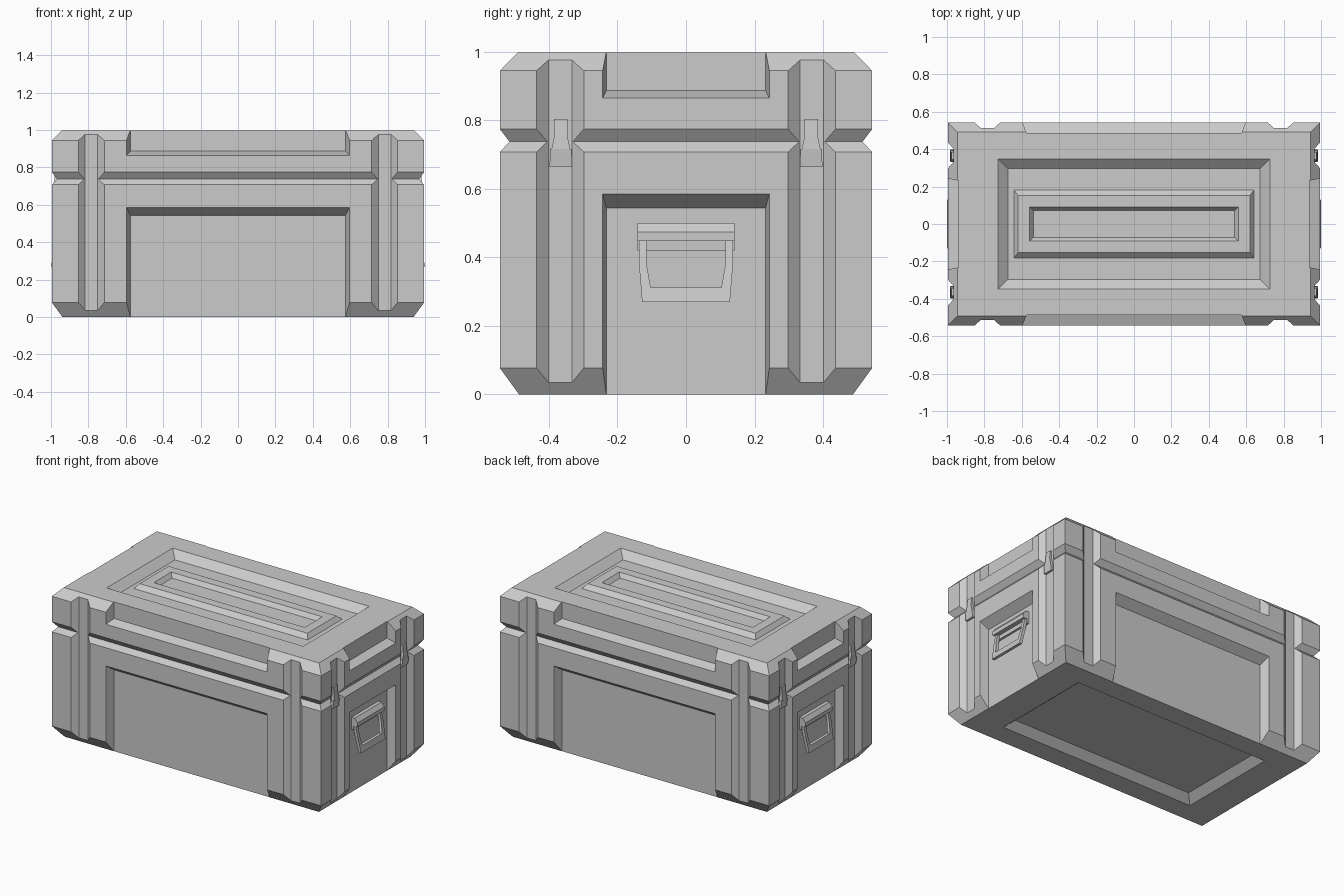
import bpy, bmesh
from mathutils import Vector

if "Cube" in bpy.data.objects:
    bpy.data.objects.remove(bpy.data.objects["Cube"])

HX, HY = 0.995, 0.543        # half width and half depth
CH = 0.056                   # depth of edge chamfers and sunk panels


def finish(bm, name):
    bmesh.ops.recalc_face_normals(bm, faces=bm.faces[:])
    me = bpy.data.meshes.new(name)
    bm.to_mesh(me)
    bm.free()
    ob = bpy.data.objects.new(name, me)
    bpy.context.collection.objects.link(ob)
    return ob


def loft(name, rings):
    """Stack rectangles (half x, half y, z) into one closed solid."""
    bm = bmesh.new()
    loops = [[bm.verts.new((sx * x, sy * y, z))
              for sx, sy in ((-1, -1), (1, -1), (1, 1), (-1, 1))]
             for x, y, z in rings]
    for a, b in zip(loops, loops[1:]):
        for i in range(4):
            j = (i + 1) % 4
            bm.faces.new((a[i], a[j], b[j], b[i]))
    bm.faces.new(loops[0])
    bm.faces.new(loops[-1])
    return finish(bm, name)


def hull(bm, pts):
    """Add a convex solid through the points."""
    tmp = bmesh.new()
    for p in pts:
        tmp.verts.new(p)
    bmesh.ops.convex_hull(tmp, input=tmp.verts[:])
    bmesh.ops.dissolve_limit(tmp, angle_limit=0.01, verts=tmp.verts[:], edges=tmp.edges[:])
    me = bpy.data.meshes.new("tmp")
    tmp.to_mesh(me)
    tmp.free()
    bm.from_mesh(me)
    bpy.data.meshes.remove(me)


def wall(axis, s):
    """Map (along wall, outward distance, height) to world space."""
    if axis == 'x':
        return lambda u, d, z: Vector((s * d, u, z))
    return lambda u, d, z: Vector((u, s * d, z))


# body with sunk underside, lid with stepped top
body = loft("crate_body", [
    (0.674, 0.297, 0.045), (0.727, 0.348, 0), (HX - CH, HY - CH, 0),
    (HX, HY, 0.077), (HX, HY, 0.707), (HX - 0.028, HY - 0.028, 0.737)])
lid = loft("crate_lid", [
    (HX - 0.028, HY - 0.028, 0.737), (HX, HY, 0.774), (HX, HY, 0.944),
    (HX - CH + 0.004, HY - CH + 0.004, 0.997), (0.727, 0.348, 0.997),
    (0.674, 0.297, 0.952), (0.642, 0.182, 0.952), (0.62, 0.153, 0.98),
    (0.558, 0.092, 0.98), (0.537, 0.071, 0.953)])

# cutters: vertical channels, wall panels and lid notches on all four sides
bm = bmesh.new()
for axis, half, chan, uo, ui in (('x', HX, 0.367, 0.243, 0.232), ('y', HY, 0.784, 0.596, 0.575)):
    for s in (-1, 1):
        w = wall(axis, s)
        k = 1.4                                   # extend past the surface
        floor, out = half - CH - 0.001, half + CH * (k - 1)
        for c in (-chan, chan):
            hull(bm, [w(c + m * hw, d, z) for m in (-1, 1) for z in (-0.1, 1.1)
                      for hw, d in ((0.034, half - 0.031), (0.104, half + 0.031))])
        for z_end, zo, zi in ((-0.1, 0.585, 0.543), (1.1, 0.864, 0.886)):
            hull(bm, [w(m * u, d, z) for m in (-1, 1)
                      for u, d, zz in ((ui, floor, zi), (ui + k * (uo - ui), out, zi + k * (zo - zi)))
                      for z in (z_end, zz)])
cutter = finish(bm, "wall_cutter")
cutter.hide_render = True
for ob in (body, lid):
    mod = ob.modifiers.new("cut", 'BOOLEAN')
    mod.operation, mod.solver, mod.object = 'DIFFERENCE', 'EXACT', cutter
    bpy.context.view_layer.objects.active = ob
    bpy.ops.object.modifier_apply(modifier="cut")
bpy.data.objects.remove(cutter)

for s, side in ((-1, "left"), (1, "right")):
    w = wall('x', s)

    # latches sitting in the side channels
    for c, end in ((-0.365, "front"), (0.365, "back")):
        bm = bmesh.new()
        # lower catch
        hull(bm, [w(c + m * u, d, z) for m in (-1, 1) for u, d, z in (
            (0.033, 0.95, 0.663), (0.033, 0.978, 0.663), (0.031, 0.984, 0.716), (0.031, 0.95, 0.716))])
        # upper strap, flaring at its foot
        hull(bm, [w(c + m * u, d, z) for m in (-1, 1) for u, d, z in (
            (0.020, 0.95, 0.803), (0.020, 0.975, 0.803), (0.019, 0.98, 0.755), (0.019, 0.95, 0.755))])
        hull(bm, [w(c + m * u, d, z) for m in (-1, 1) for u, d, z in (
            (0.019, 0.95, 0.755), (0.019, 0.98, 0.755), (0.027, 0.983, 0.716), (0.027, 0.95, 0.716))])
        finish(bm, f"latch_{side}_{end}")

    # handle bracket: back plate and hood
    bm = bmesh.new()
    for prof in (((0.93, 0.42), (0.952, 0.42), (0.952, 0.50), (0.93, 0.50)),
                 ((0.94, 0.50), (0.962, 0.50), (0.982, 0.473), (0.982, 0.447), (0.94, 0.447))):
        hull(bm, [w(u, d, z) for u in (-0.142, 0.142) for d, z in prof])
    finish(bm, f"handle_bracket_{side}")

    # swung handle loop, leaning outward towards its grip
    bm = bmesh.new()
    tilt = lambda z: 1.0 - 0.19 * (z - 0.27)
    quads = [((m * 0.137, 0.46), (m * 0.115, 0.46), (m * 0.115, 0.38), (m * 0.137, 0.38)) for m in (-1, 1)]
    quads += [((m * 0.137, 0.38), (m * 0.115, 0.38), (m * 0.115, 0.325), (m * 0.103, 0.312),
               (m * 0.103, 0.27), (m * 0.128, 0.27)) for m in (-1, 1)]
    quads += [((-0.103, 0.27), (0.103, 0.27), (0.103, 0.312), (-0.103, 0.312))]
    for q in quads:
        hull(bm, [w(u, tilt(z) - t, z) for u, z in q for t in (0, 0.02)])
    finish(bm, f"handle_{side}")
